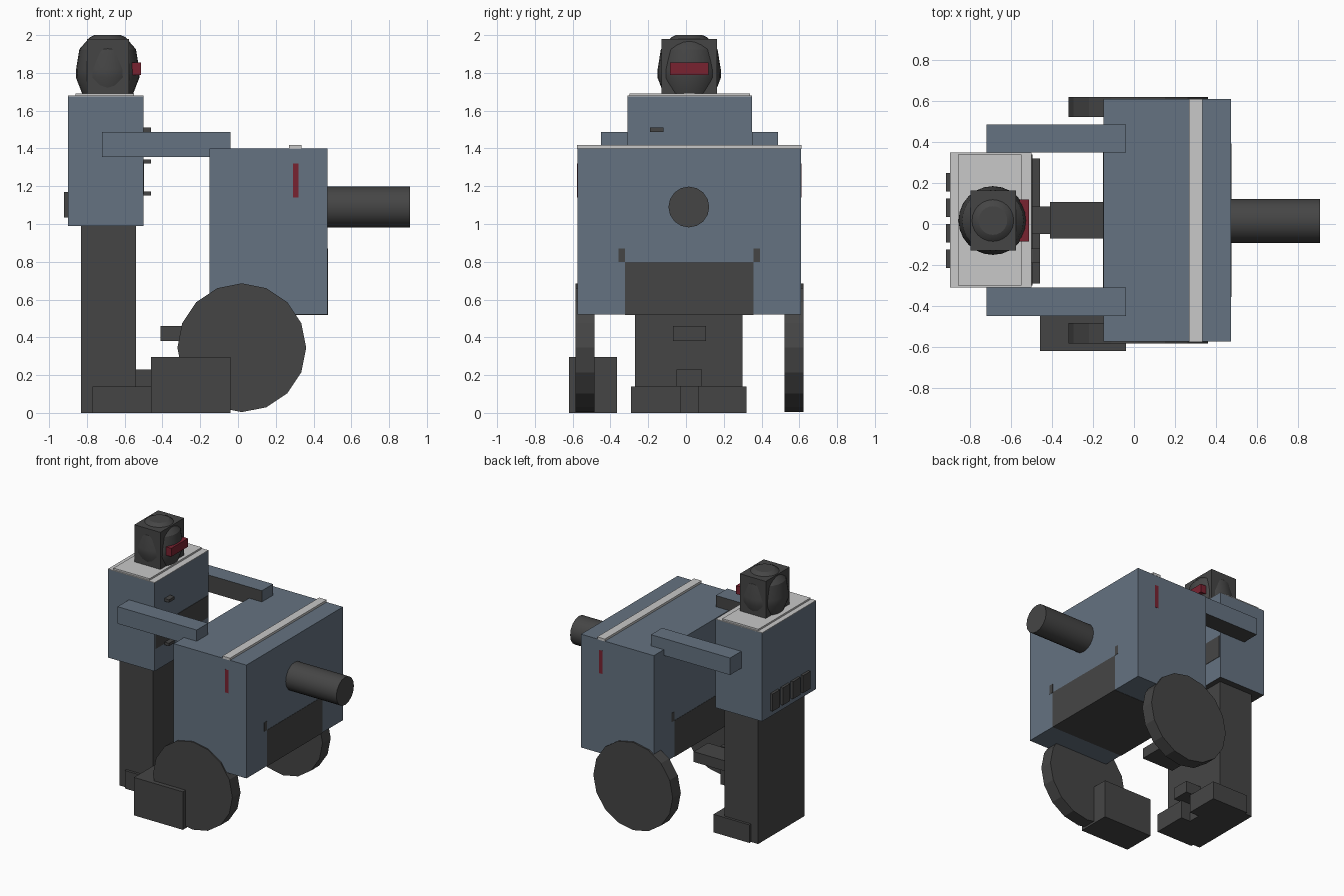
import bpy, bmesh, math
from mathutils import Matrix

if "Cube" in bpy.data.objects:
    bpy.data.objects.remove(bpy.data.objects["Cube"])


def material(name, rgb):
    m = bpy.data.materials.new(name)
    m.use_nodes = True
    m.diffuse_color = (*rgb, 1)
    m.node_tree.nodes["Principled BSDF"].inputs["Base Color"].default_value = (*rgb, 1)
    return m


BLUE = material("slate blue", (0.13, 0.17, 0.22))
DARK = material("charcoal", (0.06, 0.06, 0.06))
PALE = material("pale grey", (0.58, 0.58, 0.58))
RED = material("dark red", (0.19, 0.016, 0.03))


def finish(name, bm, mats):
    mesh = bpy.data.meshes.new(name)
    bm.to_mesh(mesh)
    bm.free()
    for m in mats:
        mesh.materials.append(m)
    ob = bpy.data.objects.new(name, mesh)
    bpy.context.collection.objects.link(ob)
    return ob


def box(name, x, y, z, mat, second=None, rule=None):
    """Box from three ranges; faces whose normal meets the rule get the second material."""
    bm = bmesh.new()
    size = [b - a for a, b in (x, y, z)]
    mid = [(a + b) / 2 for a, b in (x, y, z)]
    bmesh.ops.create_cube(bm, size=1, matrix=Matrix.Translation(mid) @ Matrix.Diagonal((*size, 1)))
    bm.normal_update()
    if rule:
        for f in bm.faces:
            f.material_index = int(rule(f.normal))
    return finish(name, bm, [mat, second] if second else [mat])


def cylinder(name, centre, radius, depth, sides, axis, mat):
    bm = bmesh.new()
    turn = Matrix.Rotation(math.pi / 2, 4, axis)
    bmesh.ops.create_cone(bm, cap_ends=True, segments=sides, radius1=radius, radius2=radius,
                          depth=depth, matrix=Matrix.Translation(centre) @ turn)
    return finish(name, bm, [mat])


def smooth(ob, angle):
    bpy.ops.object.select_all(action="DESELECT")
    ob.select_set(True)
    bpy.context.view_layer.objects.active = ob
    bpy.ops.object.shade_smooth_by_angle(angle=math.radians(angle))


# Lower body of the figure
box("legs", (-0.83, -0.54), (-0.27, 0.30), (0, 0.99), DARK)
for side, y in (("right", (-0.29, -0.03)), ("left", (0.065, 0.32))):
    box(f"{side}_foot", (-0.77, -0.46), y, (0, 0.14), DARK)
box("ankle_block", (-0.55, -0.41), (-0.05, 0.085), (0.14, 0.23), DARK)

# Torso with collar, chest panel, small chest studs and back vents
box("torso", (-0.90, -0.50), (-0.31, 0.35), (0.99, 1.675), BLUE, DARK, lambda n: n.z < -0.5)
box("shoulder_plate", (-0.90, -0.50), (-0.31, 0.35), (1.675, 1.679), PALE)
box("collar_plate", (-0.86, -0.55), (-0.30, 0.34), (1.679, 1.692), PALE)
box("chest_panel", (-0.50, -0.497), (-0.30, 0.34), (1.16, 1.33), DARK)
for i, z in enumerate((1.15, 1.32, 1.488)):
    box(f"chest_stud_{i}", (-0.50, -0.46), (-0.19, -0.12), (z, z + 0.022), DARK)
for i in range(4):
    y = -0.215 + i * 0.125
    box(f"back_vent_{i}", (-0.92, -0.90), (y, y + 0.09), (1.035, 1.17), DARK)

# Arms, dark on the inner and lower faces
for side, y, inward in (("right", (-0.45, -0.31), 1), ("left", (0.35, 0.487), -1)):
    box(f"{side}_arm", (-0.72, -0.04), y, (1.355, 1.487), BLUE, DARK,
        lambda n: n.z < -0.5 or n.y * inward > 0.5)

# Head: a box with a turned helmet bulging through it
box("head_box", (-0.80, -0.577), (-0.13, 0.163), (1.69, 1.98), DARK)
profile = [(0, 1.69), (0.135, 1.69), (0.168, 1.775), (0.167, 1.82), (0.15, 1.925),
           (0.095, 1.988), (0.07, 2.0), (0, 2.0)]
bm = bmesh.new()
verts = [bm.verts.new((r, 0, z)) for r, z in profile]
edges = [bm.edges.new(pair) for pair in zip(verts, verts[1:])]
bmesh.ops.spin(bm, geom=verts + edges, axis=(0, 0, 1), cent=(0, 0, 0),
               angle=math.tau, steps=24)
bmesh.ops.remove_doubles(bm, verts=bm.verts, dist=0.0005)
bmesh.ops.translate(bm, verts=bm.verts, vec=(-0.69, 0.017, 0))
bmesh.ops.recalc_face_normals(bm, faces=bm.faces)
smooth(finish("helmet", bm, [DARK]), 25)
box("visor", (-0.56, -0.514), (-0.085, 0.12), (1.79, 1.855), RED)

# Main hull with a dark lower bay, red side marks and a pale top strip
box("hull", (-0.15, 0.475), (-0.575, 0.61), (0.52, 1.40), BLUE)
box("hull_bay", (-0.152, 0.477), (-0.323, 0.358), (0.518, 0.80), DARK)
for i, y in enumerate((-0.358, 0.358)):
    box(f"bay_latch_{i}", (-0.152, 0.477), (y, y + 0.035), (0.80, 0.87), DARK)
box("top_strip", (0.27, 0.335), (-0.576, 0.611), (1.398, 1.417), PALE)
for side, y in (("right", -0.575), ("left", 0.61)):
    box(f"{side}_red_mark", (0.29, 0.32), (y - 0.0015, y + 0.0015), (1.14, 1.32), RED)

# Barrel, wheels and the low blocks
smooth(cylinder("barrel", (0.68, 0.015, 1.09), 0.108, 0.46, 16, "Y", DARK), 30)
for side, y in (("right", -0.535), ("left", 0.572)):
    cylinder(f"{side}_wheel", (0.02, y, 0.345), 0.341, 0.1, 16, "X", DARK)
box("foot_rest", (-0.41, -0.14), (-0.07, 0.107), (0.38, 0.46), DARK)
box("side_block", (-0.46, -0.04), (-0.62, -0.365), (0, 0.295), DARK)
